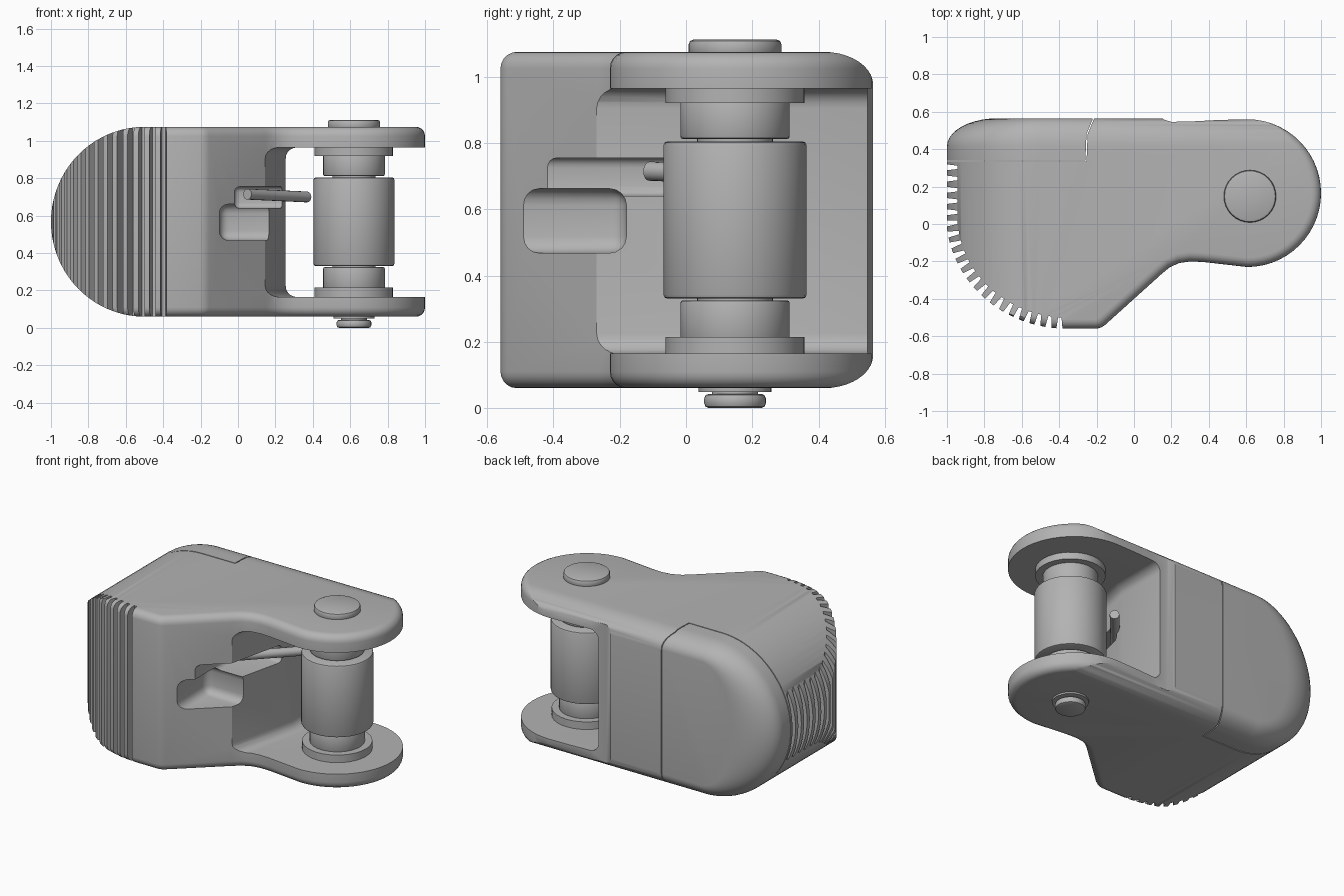
import bpy, bmesh
from math import sin, cos, pi
from mathutils import Vector

cube = bpy.data.objects.get("Cube")
if cube:
    bpy.data.objects.remove(cube)

metal = bpy.data.materials.new("light grey metal")
metal.use_nodes = True
GREY = (0.45, 0.45, 0.45, 1)
metal.diffuse_color = GREY
metal.node_tree.nodes["Principled BSDF"].inputs["Base Color"].default_value = GREY

LOW, HIGH = 0.06, 1.075
MID, HALF = (LOW + HIGH) / 2, (HIGH - LOW) / 2
PIN_X, PIN_Y = 0.62, 0.148


def to_object(bm, name):
    bmesh.ops.recalc_face_normals(bm, faces=bm.faces)
    mesh = bpy.data.meshes.new(name)
    bm.to_mesh(mesh)
    bm.free()
    mesh.materials.append(metal)
    obj = bpy.data.objects.new(name, mesh)
    bpy.context.collection.objects.link(obj)
    return obj


def add_prism(bm, outline, z0, z1):
    face = bm.faces.new([bm.verts.new((x, y, z0)) for x, y in outline])
    new = bmesh.ops.extrude_face_region(bm, geom=[face])["geom"]
    verts = [g for g in new if isinstance(g, bmesh.types.BMVert)]
    bmesh.ops.translate(bm, verts=verts, vec=(0, 0, z1 - z0))


def bevel(bm, edges, size, segments):
    bmesh.ops.bevel(bm, geom=edges, offset=size, segments=segments,
                    profile=0.5, affect='EDGES', clamp_overlap=False)


def level(edge):
    return abs(edge.verts[0].co.z - edge.verts[1].co.z) < 1e-4


def box(name, lo, hi, size=0.0):
    bm = bmesh.new()
    add_prism(bm, [(lo[0], lo[1]), (hi[0], lo[1]), (hi[0], hi[1]), (lo[0], hi[1])], lo[2], hi[2])
    if size:
        bevel(bm, bm.edges[:], size, 4)
    return to_object(bm, name)


def combine(obj, cutter, operation='DIFFERENCE'):
    mod = obj.modifiers.new("combine", 'BOOLEAN')
    mod.operation, mod.solver, mod.object = operation, 'EXACT', cutter
    graph = bpy.context.evaluated_depsgraph_get()
    mesh = bpy.data.meshes.new_from_object(obj.evaluated_get(graph))
    obj.modifiers.clear()
    obj.data = mesh
    bpy.data.objects.remove(cutter)


def smooth(obj, angle=0.6):
    bpy.ops.object.select_all(action='DESELECT')
    obj.select_set(True)
    bpy.context.view_layer.objects.active = obj
    bpy.ops.object.shade_smooth_by_angle(angle=angle)


# Plan outline: curved grip front, sloping flank, round ears, flat back
curve = [(-0.36 - 0.645 * cos(a), 0.05 - 0.61 * sin(a)) for a in [pi / 2 * i / 24 for i in range(25)]]
flank = [(-0.2, -0.56), (-0.175, -0.553), (-0.155, -0.54), (0.15, -0.265), (0.19, -0.232),
         (0.24, -0.209), (0.3, -0.2), (0.37, -0.203)]
ear = [(0.605 + 0.395 * cos(a), 0.165 + 0.395 * sin(a)) for a in [pi * (i / 28 - 0.5) for i in range(29)]]
back = [(0.45, 0.556), (0.32, 0.549), (0.2, 0.546), (0.16, 0.558), (0.12, 0.6), (-1.005, 0.6)]
bm = bmesh.new()
add_prism(bm, curve + flank + ear + back, LOW, HIGH)
bevel(bm, [e for e in bm.edges if level(e)], 0.05, 5)
body = to_object(bm, "housing")

# Rounded end envelope, with a soft back edge
bm = bmesh.new()
rings = []
steps = [(-0.7, 0.0)] + [(0.415 + 0.15 * sin(t), 1 - cos(t)) for t in [pi / 2 * i / 10 for i in range(11)]]
for y, inset in steps:
    rx, rz = 0.5 - 0.27 * inset, HALF - 0.1 * inset
    pts = [(1.2, MID + rz)]
    pts += [(-0.5 - rx * sin(a), MID + rz * cos(a)) for a in [pi * i / 40 for i in range(41)]]
    pts += [(1.2, MID - rz)]
    rings.append([bm.verts.new((x, y, z)) for x, z in pts])
for a, b in zip(rings, rings[1:]):
    for i in range(len(a)):
        j = (i + 1) % len(a)
        bm.faces.new((a[i], a[j], b[j], b[i]))
bm.faces.new(rings[0])
bm.faces.new(rings[-1])
combine(body, to_object(bm, "envelope"), 'INTERSECT')

# Slot between the ears, with a slightly slanted rounded inner wall
bm = bmesh.new()
add_prism(bm, [(0.1, -0.6), (0.14, -0.29), (0.255, 0.2), (0.255, 0.8), (1.3, 0.8), (1.3, -0.6)], 0.165, 0.965)
bevel(bm, [e for e in bm.edges if level(e) and all(v.co.x < 0.3 for v in e.verts)], 0.06, 5)
combine(body, to_object(bm, "slot"))

# Pocket and channel for the spring leg
combine(body, box("pocket", (-0.1, -0.8, 0.468), (0.3, -0.18, 0.662), 0.05))
combine(body, box("channel", (-0.02, -0.8, 0.64), (0.4, 0.12, 0.755), 0.03))

# Grip grooves, evenly spaced along the curved front
path = [Vector(p) for p in [(-1.005, 0.315)] + curve[::1]]
bm = bmesh.new()
travelled, target = 0.0, 0.012
for a, b in zip(path, path[1:]):
    length = (b - a).length
    along = (b - a).normalized()
    inward = Vector((-along.y, along.x))
    while target <= travelled + length:
        p = a + along * (target - travelled)
        corners = [p - inward * 0.03 - along * 0.02, p - inward * 0.03 + along * 0.02,
                   p + inward * 0.06 + along * 0.009, p + inward * 0.06 - along * 0.009]
        add_prism(bm, [tuple(c) for c in corners], -0.1, 1.3)
        target += 0.06
    travelled += length
combine(body, to_object(bm, "grooves"))

# Fine seam around the back cap
bm = bmesh.new()
add_prism(bm, [(-1.1, 0.333), (-0.254, 0.333), (-0.248, 0.48), (-0.215, 0.56), (-0.215, 0.7),
               (-0.221, 0.7), (-0.221, 0.56), (-0.254, 0.48), (-0.26, 0.339), (-1.1, 0.339)], -0.1, 1.3)
combine(body, to_object(bm, "seam"))
smooth(body)


# Turned parts stacked on the pin axis
def disc(name, radius, z0, z1, chamfer=0.0):
    bm = bmesh.new()
    bmesh.ops.create_cone(bm, cap_ends=True, segments=32, radius1=radius, radius2=radius, depth=z1 - z0)
    if chamfer:
        bevel(bm, [e for e in bm.edges if level(e)], chamfer, 2)
    obj = to_object(bm, name)
    obj.location = (PIN_X, PIN_Y, (z0 + z1) / 2)
    smooth(obj)


disc("pin_shaft", 0.115, 0.07, 1.07)
disc("pin_head", 0.14, 1.06, 1.112, 0.014)
disc("pin_neck", 0.07, 0.03, 0.08)
disc("pin_tip", 0.093, 0.0, 0.043, 0.014)
disc("clip_washer", 0.11, 0.049, 0.07)
disc("roller", 0.216, 0.33, 0.805, 0.012)
disc("upper_bushing", 0.165, 0.812, 0.93, 0.008)
disc("upper_flange", 0.21, 0.92, 0.966)
disc("lower_bushing", 0.165, 0.205, 0.325, 0.008)
disc("lower_flange", 0.21, 0.164, 0.215)

# Spring leg running from the channel to behind the roller
start, end = Vector((0.05, -0.11, 0.715)), Vector((0.37, 0.26, 0.7))
bm = bmesh.new()
bmesh.ops.create_cone(bm, cap_ends=True, segments=16, radius1=0.029, radius2=0.029, depth=(end - start).length)
leg = to_object(bm, "spring_leg")
leg.location = (start + end) / 2
leg.rotation_mode = 'QUATERNION'
leg.rotation_quaternion = (end - start).to_track_quat('Z', 'Y')
smooth(leg)
